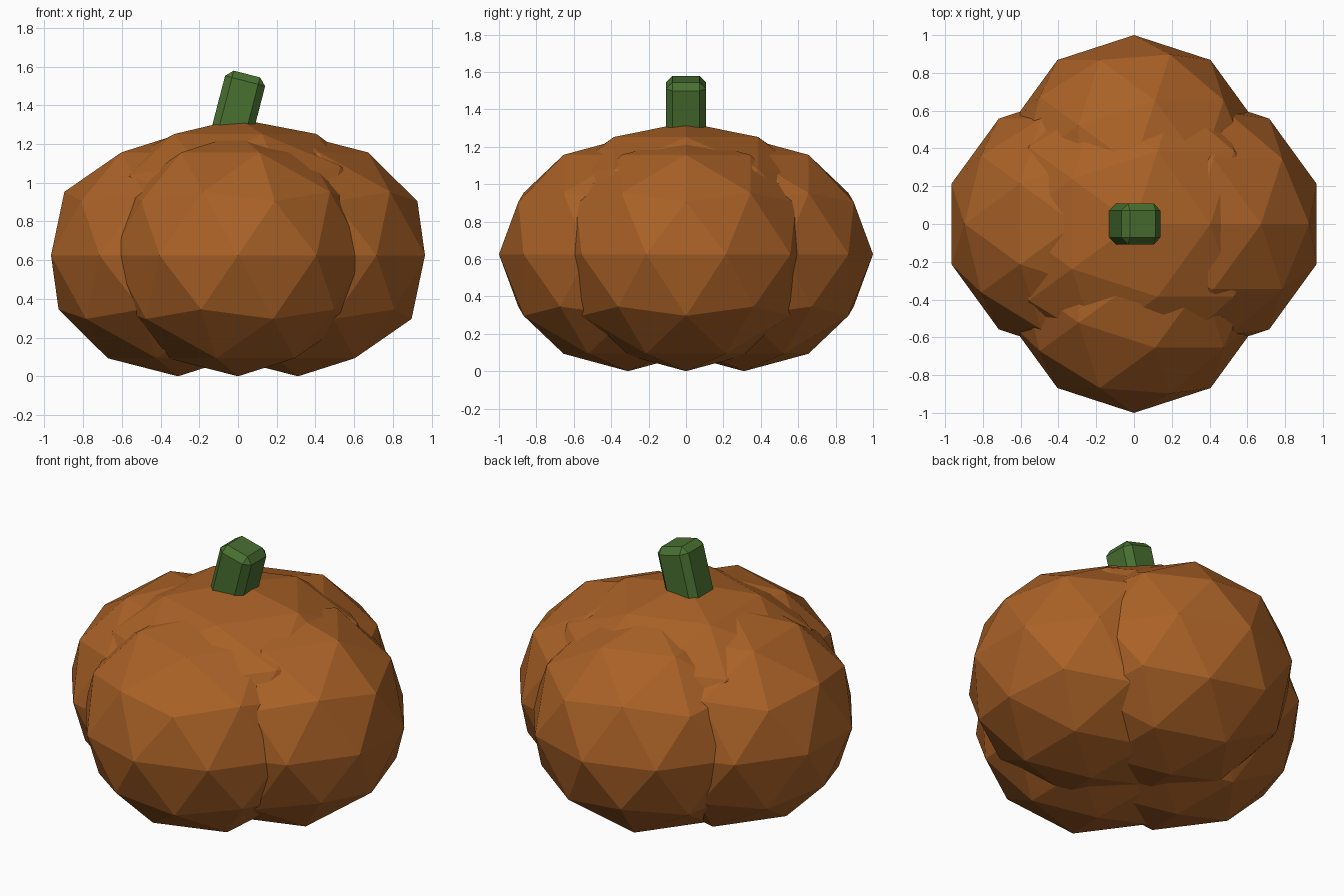
import bpy
import math
from mathutils import Vector

cube = bpy.data.objects.get("Cube")
if cube:
    bpy.data.objects.remove(cube, do_unlink=True)


def make_material(name, color):
    mat = bpy.data.materials.new(name)
    mat.use_nodes = True
    mat.diffuse_color = color
    mat.node_tree.nodes["Principled BSDF"].inputs["Base Color"].default_value = color
    return mat


orange = make_material("pumpkin_orange", (0.40, 0.12, 0.02, 1))
green = make_material("stem_green", (0.065, 0.16, 0.03, 1))


def add_lobe(name, location, radius, half_height):
    """Faceted, slightly flattened ball."""
    bpy.ops.mesh.primitive_ico_sphere_add(subdivisions=2, radius=1, location=location)
    lobe = bpy.context.object
    lobe.name = name
    lobe.scale = (radius, radius, half_height)
    lobe.data.materials.append(orange)
    bpy.ops.object.shade_flat()


# Four outer lobes around the middle
OFFSET = 0.31
for name, dx, dy in (("front_lobe", 0, -1), ("back_lobe", 0, 1),
                     ("left_lobe", 1, 0), ("right_lobe", -1, 0)):
    add_lobe(name, (dx * OFFSET, dy * OFFSET, 0.625), 0.69, 0.625)

# Raised crown in the middle
add_lobe("center_lobe", (0, 0, 0.81), 0.77, 0.52)

# Leaning stem with chamfered edges
lean = math.radians(14.5)
axis = Vector((math.sin(lean), 0, math.cos(lean)))
length = 0.44
top = Vector((0.046, 0, 1.562))
bpy.ops.mesh.primitive_cube_add(size=1, location=top - axis * length / 2,
                                rotation=(0, lean, 0))
stem = bpy.context.object
stem.name = "stem"
stem.scale = (0.214, 0.216, length)
bpy.ops.object.transform_apply(location=False, rotation=False, scale=True)
stem.data.materials.append(green)
bevel = stem.modifiers.new("chamfer", "BEVEL")
bevel.width = 0.037
bevel.segments = 1
bpy.ops.object.shade_flat()
